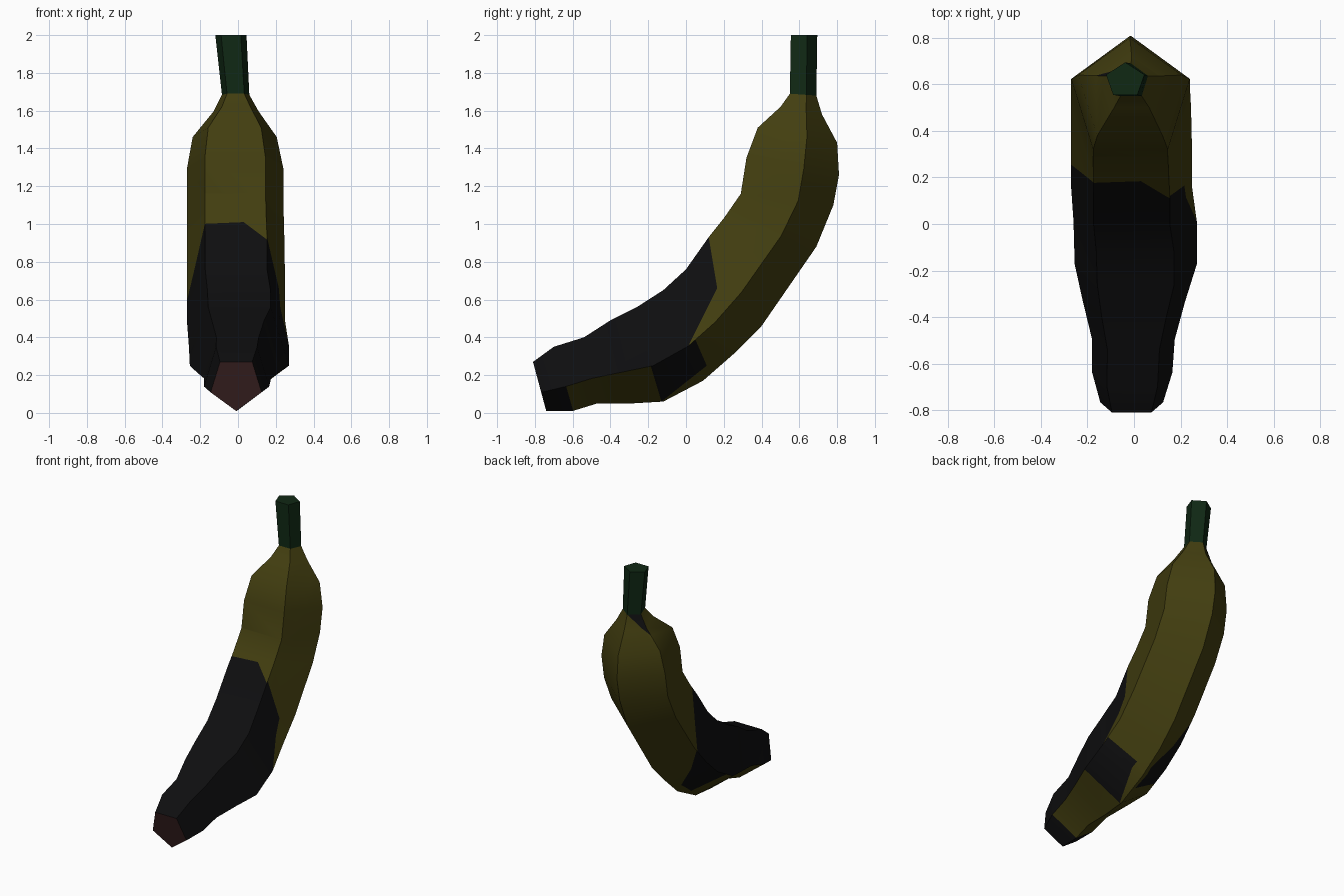
import bpy, bmesh, math
from mathutils import Vector

if "Cube" in bpy.data.objects:
    bpy.data.objects.remove(bpy.data.objects["Cube"], do_unlink=True)


def material(name, rgb):
    mat = bpy.data.materials.new(name)
    mat.use_nodes = True
    color = (*rgb, 1.0)
    mat.diffuse_color = color
    mat.node_tree.nodes["Principled BSDF"].inputs["Base Color"].default_value = color
    return mat


yellow = material("olive yellow peel", (0.055, 0.048, 0.005))
black = material("black bruise", (0.0045, 0.0045, 0.005))
brown = material("brown tip", (0.04, 0.015, 0.015))
green = material("dark green stem", (0.005, 0.021, 0.007))

# Panels running along the fruit, in ring order
INNER, LEFT_UPPER, LEFT_LOWER, RIGHT_LOWER, RIGHT_UPPER, START_CAP, END_CAP = range(7)


def loft(rings):
    """Skin five-sided rings; each face remembers which panel it is on."""
    bm = bmesh.new()
    panel = bm.faces.layers.int.new("panel")
    loops = []
    for inner_y, inner_z, outer_y, outer_z, right, left in rings:
        mid, half = (left + right) / 2, (left - right) / 2
        # across the ring: side position, and depth from inner face to outer ridge
        shape = ((-0.63, 0), (0.63, 0), (1, 0.62), (0, 1), (-1, 0.62))
        loops.append([bm.verts.new((mid + half * s,
                                    inner_y + (outer_y - inner_y) * d,
                                    inner_z + (outer_z - inner_z) * d))
                      for s, d in shape])
    for a, b in zip(loops, loops[1:]):
        for k in range(5):
            n = (k + 1) % 5
            bm.faces.new((a[k], a[n], b[n], b[k]))[panel] = k
    bm.faces.new(loops[0])[panel] = START_CAP
    bm.faces.new(loops[-1])[panel] = END_CAP
    bmesh.ops.recalc_face_normals(bm, faces=bm.faces)
    return bm, panel


def finish(bm, name, mats):
    mesh = bpy.data.meshes.new(name)
    bm.to_mesh(mesh)
    bm.free()
    for mat in mats:
        mesh.materials.append(mat)
    obj = bpy.data.objects.new(name, mesh)
    bpy.context.collection.objects.link(obj)
    bpy.ops.object.select_all(action="DESELECT")
    obj.select_set(True)
    bpy.context.view_layer.objects.active = obj
    bpy.ops.object.shade_smooth_by_angle(angle=math.radians(30))
    return obj


# Body rings: inner y, inner z, ridge y, ridge z, right x, left x
neck = (0.55, 1.69, 0.69, 1.68, -0.085, 0.06)
body = [
    (-0.81, 0.27, -0.74, 0.01, -0.145, 0.125),
    (-0.70, 0.35, -0.60, 0.01, -0.18, 0.165),
    (-0.54, 0.40, -0.47, 0.05, -0.18, 0.175),
    (-0.40, 0.49, -0.29, 0.05, -0.22, 0.22),
    (-0.26, 0.56, -0.12, 0.06, -0.255, 0.27),
    (-0.12, 0.65, 0.09, 0.17, -0.26, 0.27),
    (0.00, 0.76, 0.25, 0.31, -0.27, 0.25),
    (0.12, 0.93, 0.40, 0.46, -0.27, 0.25),
    (0.20, 1.03, 0.69, 0.88, -0.27, 0.245),
    (0.29, 1.16, 0.78, 1.10, -0.27, 0.24),
    (0.32, 1.35, 0.81, 1.26, -0.27, 0.24),
    (0.38, 1.51, 0.80, 1.43, -0.24, 0.205),
    (0.50, 1.62, 0.72, 1.58, -0.13, 0.11),
    neck,
]

# Bruise outlines per panel: each region lies left of every step of its path.
# Paths are (x, z) on the inner panel and (y, z) on the others.
tip_band = [(-0.60, 0.02), (-0.64, 0.16)]
bruises = {
    INNER: [[(0.15, 0.92), (0.03, 1.01), (-0.2, 1.0)]],
    LEFT_UPPER: [[(0.04, 0.41), (0.165, 0.66), (0.12, 0.93)]],
    LEFT_LOWER: [[(-0.19, 0.26), (-0.13, 0.06), (0.11, 0.25), (0.04, 0.41)], tip_band],
    RIGHT_LOWER: [[(-0.1, 0.3), (-0.02, 0.14), (0.12, 0.24), (0.27, 0.62)], tip_band],
    RIGHT_UPPER: [[(0.25, 0.62), (0.18, 1.0)]],
}


def planes(path, axis):
    """Turn a path into planes whose normals point into the region."""
    result = []
    for (u, z), (v, w) in zip(path, path[1:]):
        point, normal = Vector((0, 0, z)), Vector((0, 0, v - u))
        point[axis], normal[axis] = u, z - w
        result.append((point, normal.normalized()))
    return result


# Fruit body with bruises cut into its panels
bm, panel = loft(body)
for face in bm.faces:
    face.material_index = 2 if face[panel] == START_CAP else 0
for side, paths in bruises.items():
    regions = [planes(p, 0 if side == INNER else 1) for p in paths]
    for point, normal in sum(regions, []):
        faces = [f for f in bm.faces if f[panel] == side]
        edges = {e for f in faces for e in f.edges}
        verts = {v for f in faces for v in f.verts}
        bmesh.ops.bisect_plane(bm, geom=faces + list(edges) + list(verts),
                               dist=0.0005, plane_co=point, plane_no=normal)
    for face in bm.faces:
        if face[panel] == side:
            center = face.calc_center_median()
            if any(all((center - p).dot(n) > 0 for p, n in r) for r in regions):
                face.material_index = 1
finish(bm, "fruit_body", (yellow, black, brown))

# Stem, leaning slightly to the right
bm, panel = loft([neck, (0.555, 2.0, 0.695, 2.0, -0.12, 0.045)])
finish(bm, "stem", (green,))
